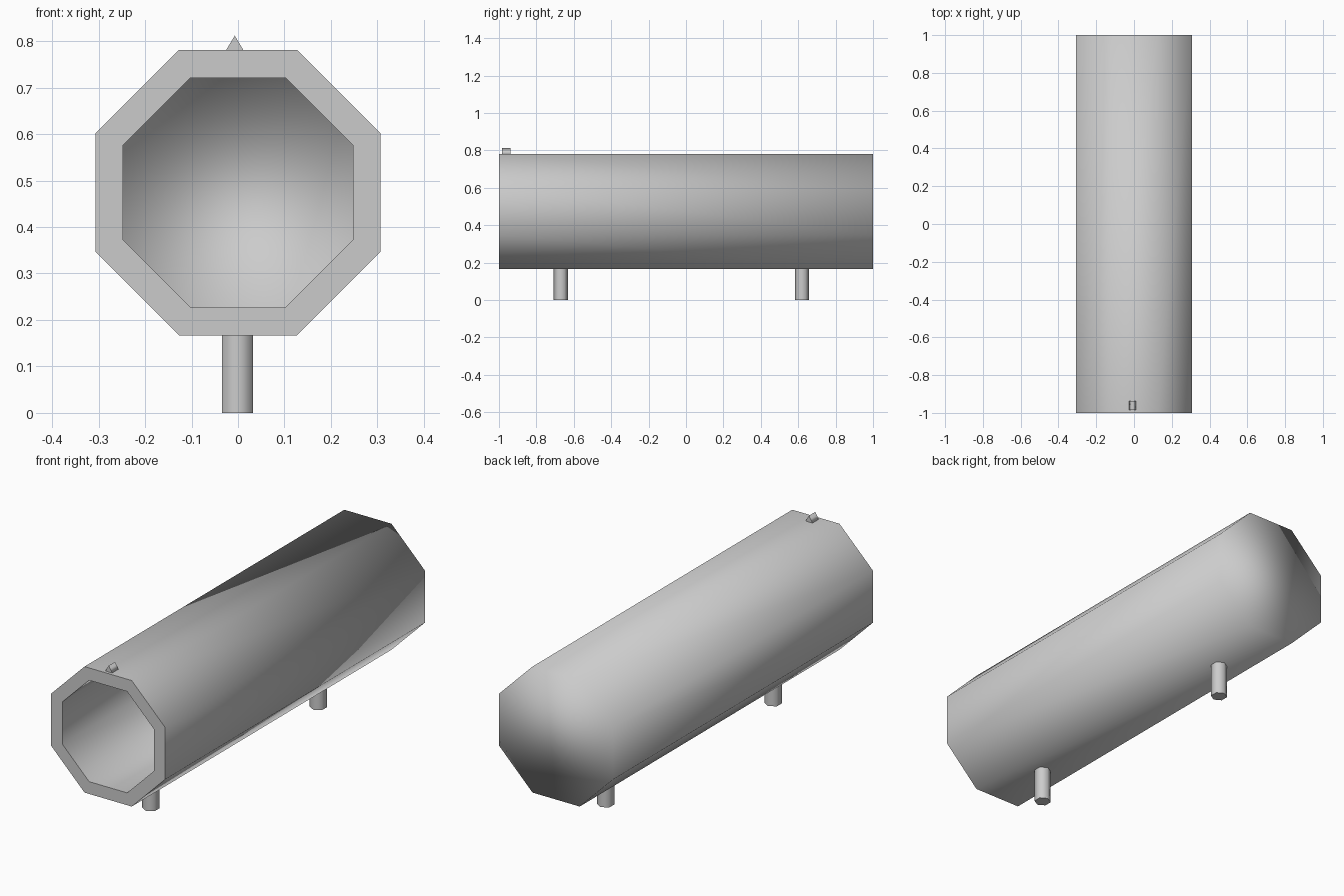
import bpy, bmesh, math

if "Cube" in bpy.data.objects:
    bpy.data.objects.remove(bpy.data.objects["Cube"])

def make_object(name, bm):
    bmesh.ops.recalc_face_normals(bm, faces=bm.faces)
    mesh = bpy.data.meshes.new(name)
    bm.to_mesh(mesh)
    bm.free()
    ob = bpy.data.objects.new(name, mesh)
    bpy.context.collection.objects.link(ob)
    return ob

def ring(bm, sides, apothem, y, zc):
    r = apothem / math.cos(math.pi / sides)
    return [bm.verts.new((r * math.cos((i + 0.5) * math.tau / sides), y,
                          zc + r * math.sin((i + 0.5) * math.tau / sides)))
            for i in range(sides)]

def bridge(bm, a, b, smooth=True):
    n = len(a)
    for i in range(n):
        f = bm.faces.new((a[i], a[(i + 1) % n], b[(i + 1) % n], b[i]))
        f.smooth = smooth

# Octagonal barrel: closed at the back, hollow from the front, flat rim
OUTER, WALL, ZC = 0.307, 0.06, 0.474
bm = bmesh.new()
back, front = (ring(bm, 8, OUTER, y, ZC) for y in (1, -1))
mouth, floor = (ring(bm, 8, OUTER - WALL, y, ZC) for y in (-1, 1 - WALL))
bridge(bm, back, front)
bridge(bm, front, mouth, smooth=False)
bridge(bm, mouth, floor)
for cap in (back, floor):
    bm.faces.new(cap).smooth = True
barrel = make_object("barrel", bm)
edges = barrel.data.attributes.new("sharp_edge", 'BOOLEAN', 'EDGE')
for e in barrel.data.edges:
    edges.data[e.index].value = all(
        barrel.data.vertices[v].co.y < -0.99 for v in e.vertices)

def prism(name, sides, radius, depth, location, rotation):
    bpy.ops.mesh.primitive_cylinder_add(vertices=sides, radius=radius, depth=depth,
                                        location=location, rotation=rotation)
    ob = bpy.context.object
    ob.name = name
    bpy.ops.object.shade_smooth_by_angle(angle=math.radians(75))
    return ob

# Hexagonal support legs, points along y
for name, y in (("front_leg", -0.669), ("back_leg", 0.62)):
    prism(name, 6, 0.0385, 0.19, (-0.001, y, 0.095), (0, 0, 0))

# Small triangular sight on top of the muzzle
bm = bmesh.new()
ends = [[bm.verts.new((x - 0.007, y, z)) for x, z in
         ((-0.022, 0.775), (0.022, 0.775), (0, 0.812))] for y in (-0.985, -0.937)]
bridge(bm, *ends)
for end in ends:
    bm.faces.new(end)
make_object("sight", bm)
